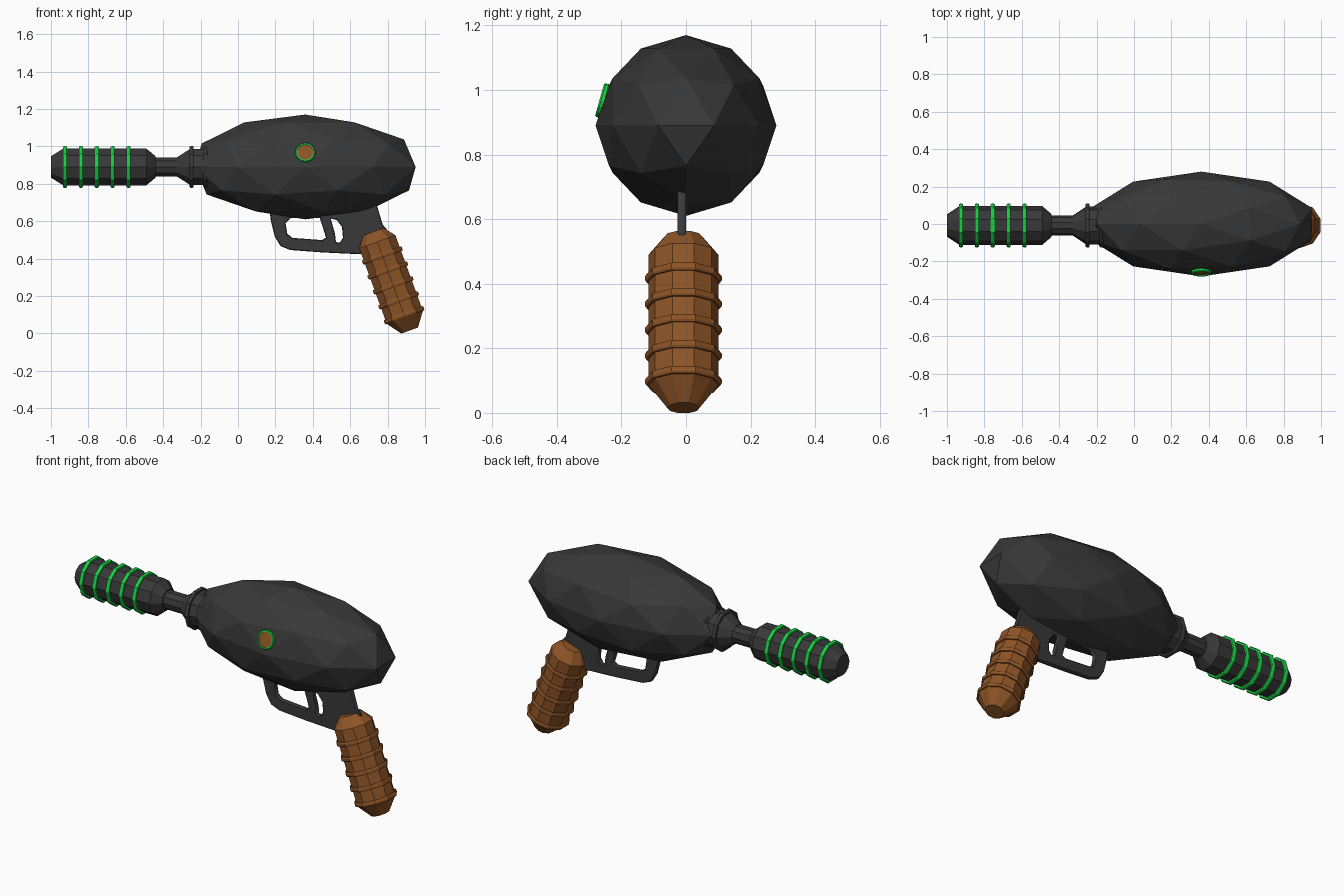
import bpy, bmesh, math
from mathutils import Vector, Matrix

if "Cube" in bpy.data.objects:
    bpy.data.objects.remove(bpy.data.objects["Cube"])

YC = -0.008   # the gun's fittings sit very slightly off the body's centre plane


def material(name, rgb):
    m = bpy.data.materials.new(name)
    m.diffuse_color = (*rgb, 1)
    m.use_nodes = True
    m.node_tree.nodes["Principled BSDF"].inputs["Base Color"].default_value = m.diffuse_color
    return m


DARK = material("dark_metal", (0.04, 0.04, 0.04))
GREEN = material("green", (0.01, 0.62, 0.06))
BROWN = material("brown", (0.27, 0.09, 0.02))


def add_object(name, bm, mat):
    bmesh.ops.recalc_face_normals(bm, faces=bm.faces)
    me = bpy.data.meshes.new(name)
    bm.to_mesh(me)
    bm.free()
    me.materials.append(mat)
    ob = bpy.data.objects.new(name, me)
    bpy.context.collection.objects.link(ob)
    return ob


def lathe(name, profile, origin, axis, mat, sides=10, closed=False):
    """Turn (distance along axis, radius) points around an axis."""
    rot = Vector(axis).to_track_quat('Z', 'Y').to_matrix().to_4x4()
    frame = Matrix.Translation(origin) @ rot
    bm = bmesh.new()
    rings = []
    for t, r in profile:
        rings.append([bm.verts.new(frame @ Vector((
            r * math.cos(math.tau * i / sides),
            r * math.sin(math.tau * i / sides), t))) for i in range(sides)])
    pairs = list(zip(rings, rings[1:]))
    if closed:
        pairs.append((rings[-1], rings[0]))
    else:
        bm.faces.new(rings[0])
        bm.faces.new(rings[-1])
    for a, b in pairs:
        for i in range(sides):
            j = (i + 1) % sides
            bm.faces.new((a[i], a[j], b[j], b[i]))
    return add_object(name, bm, mat)


def band(name, t, r_in, r_out, width, origin, axis, mat, sides=10):
    h = width / 2
    prof = [(t - h, r_in), (t - h, r_out - 0.004), (t - h * 0.5, r_out),
            (t + h * 0.5, r_out), (t + h, r_out - 0.004), (t + h, r_in)]
    return lathe(name, prof, origin, axis, mat, sides, closed=True)


# Faceted body: stretched icosphere
bm = bmesh.new()
bmesh.ops.create_icosphere(bm, subdivisions=2, radius=1)
bm.transform(Matrix.Translation((0.36, 0, 0.89))
             @ Matrix.Diagonal((0.62, 0.28, 0.28, 1))
             @ Matrix.Rotation(math.pi, 4, 'Z'))
add_object("body", bm, DARK)

# Barrel: muzzle, neck, flare and collar
O, X = (0, YC, 0.89), (1, 0, 0)
lathe("muzzle", [(-1, 0.06), (-0.935, 0.103), (-0.49, 0.103), (-0.44, 0.06)], O, X, DARK)
lathe("neck", [(-0.46, 0.053), (-0.30, 0.053)], O, X, DARK)
lathe("flare", [(-0.325, 0.055), (-0.255, 0.102), (-0.18, 0.102), (-0.10, 0.08)], O, X, DARK)
band("flare_ring", -0.248, 0.09, 0.117, 0.022, O, X, DARK)
band("collar_ring", -0.17, 0.09, 0.117, 0.03, O, X, DARK)
for i in range(5):
    band(f"muzzle_ring_{i + 1}", -0.925 + 0.085 * i, 0.09, 0.117, 0.022, O, X, GREEN)

# Raked ribbed grip
tilt = math.radians(20)
G, D = (0.745, YC, 0.49), (math.sin(tilt), 0, -math.cos(tilt))
lathe("grip", [(-0.058, 0.06), (0, 0.108), (0.43, 0.108), (0.505, 0.05)], G, D, BROWN)
for i in range(5):
    band(f"grip_rib_{i + 1}", 0.078 + 0.085 * i, 0.095, 0.119, 0.024, G, D, BROWN)

# Trigger guard plate with two openings, the slanted bar between is the trigger
outline = [(0.17, 0.68), (0.18, 0.60), (0.20, 0.52), (0.23, 0.47), (0.28, 0.45),
           (0.45, 0.437), (0.64, 0.428), (0.70, 0.43), (0.76, 0.50), (0.80, 0.545),
           (0.77, 0.58), (0.74, 0.68), (0.70, 0.74), (0.45, 0.74)]
front_gap = [(0.25, 0.59), (0.28, 0.62), (0.44, 0.62), (0.46, 0.56), (0.475, 0.51),
             (0.45, 0.495), (0.29, 0.507), (0.26, 0.53)]
rear_gap = [(0.49, 0.62), (0.53, 0.61), (0.56, 0.57), (0.565, 0.51), (0.545, 0.48),
            (0.52, 0.485), (0.515, 0.53)]
cu = bpy.data.curves.new("trigger_guard", 'CURVE')
cu.dimensions = '2D'
cu.fill_mode = 'BOTH'
cu.extrude = 0.009
cu.bevel_depth = 0.004
cu.bevel_resolution = 0
for pts in (outline, front_gap, rear_gap):
    sp = cu.splines.new('POLY')
    sp.points.add(len(pts) - 1)
    for p, (x, z) in zip(sp.points, pts):
        p.co = (x, z, 0, 1)
    sp.use_cyclic_u = True
cu.materials.append(DARK)
guard = bpy.data.objects.new("trigger_guard", cu)
guard.location = (0, -0.013, 0)
guard.rotation_euler = (math.pi / 2, 0, 0)
bpy.context.collection.objects.link(guard)

# Side button with a green rim, lying on the front facet
B, N = (0.36, -0.258, 0.967), (0, -0.96, 0.27)
lathe("button", [(-0.02, 0.045), (0.004, 0.045)], B, N, BROWN, 16)
band("button_rim", 0, 0.043, 0.054, 0.02, B, N, GREEN, 16)
